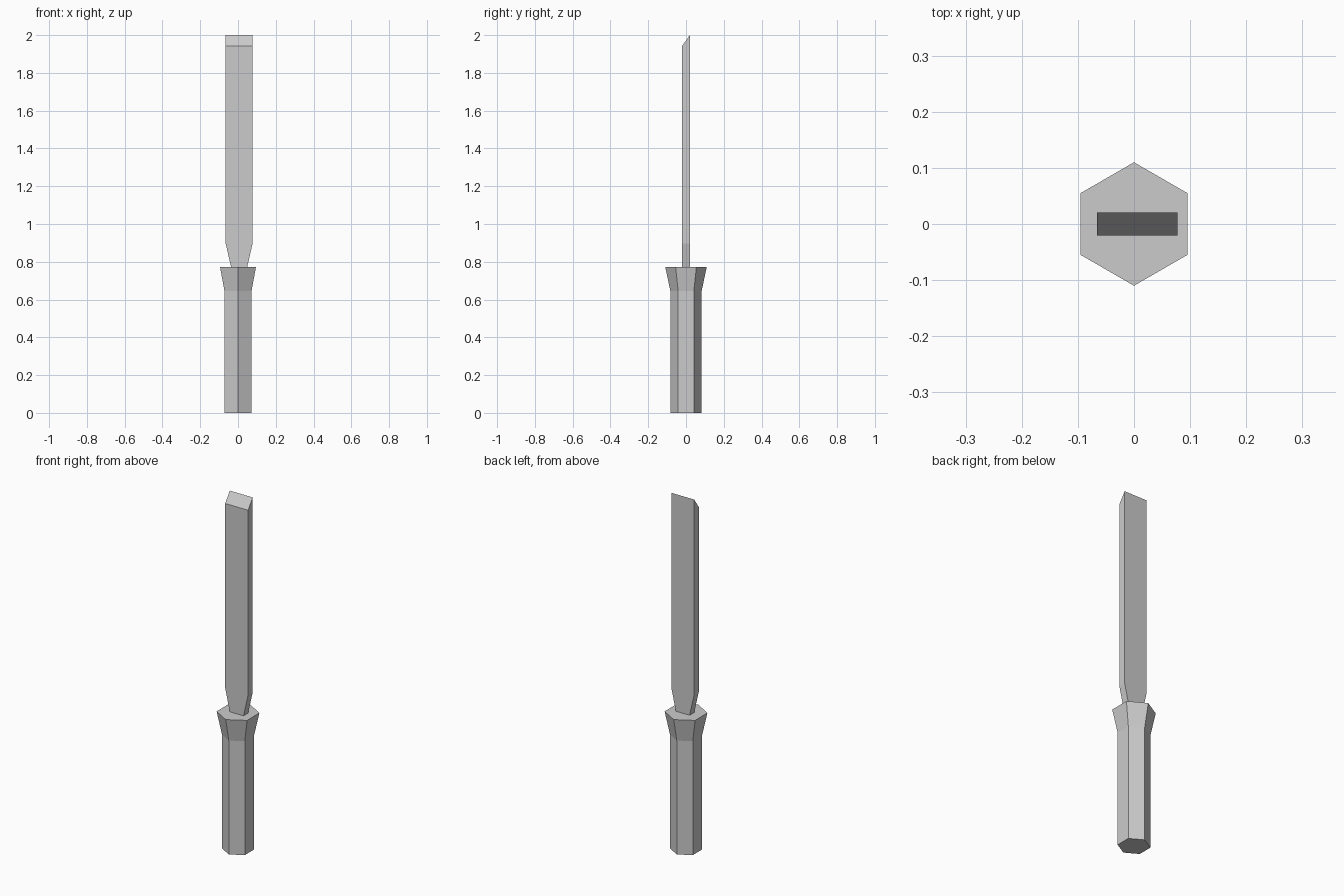
import bpy, bmesh
from math import sin, cos, pi

if "Cube" in bpy.data.objects:
    bpy.data.objects.remove(bpy.data.objects["Cube"])


def make_object(name, rings):
    """Loft closed rings of points and cap both ends."""
    bm = bmesh.new()
    loops = [[bm.verts.new(p) for p in ring] for ring in rings]
    n = len(loops[0])
    for a, b in zip(loops, loops[1:]):
        for i in range(n):
            j = (i + 1) % n
            bm.faces.new((a[i], a[j], b[j], b[i]))
    bm.faces.new(loops[0][::-1])
    bm.faces.new(loops[-1])
    bmesh.ops.recalc_face_normals(bm, faces=bm.faces)
    mesh = bpy.data.meshes.new(name)
    bm.to_mesh(mesh)
    bm.free()
    obj = bpy.data.objects.new(name, mesh)
    bpy.context.collection.objects.link(obj)
    return obj


def hexagon(r, z):
    return [(r * cos(pi / 6 + i * pi / 3), r * sin(pi / 6 + i * pi / 3), z)
            for i in range(6)]


def blade_section(half_width, z_front, z_back, cx=0.006, t=0.0205):
    return [(cx - half_width, -t, z_front), (cx + half_width, -t, z_front),
            (cx + half_width, t, z_back), (cx - half_width, t, z_back)]


COLLAR_TOP = 0.773

# Hexagonal handle flaring into a collar
make_object("handle", [hexagon(0.0825, 0), hexagon(0.0825, 0.644),
                       hexagon(0.11, COLLAR_TOP)])

# Flat blade: narrow neck, shoulder, and a bevelled cutting edge at the back
make_object("blade", [blade_section(0.043, COLLAR_TOP, COLLAR_TOP),
                      blade_section(0.0715, 0.898, 0.898),
                      blade_section(0.0715, 1.943, 2.0)])
